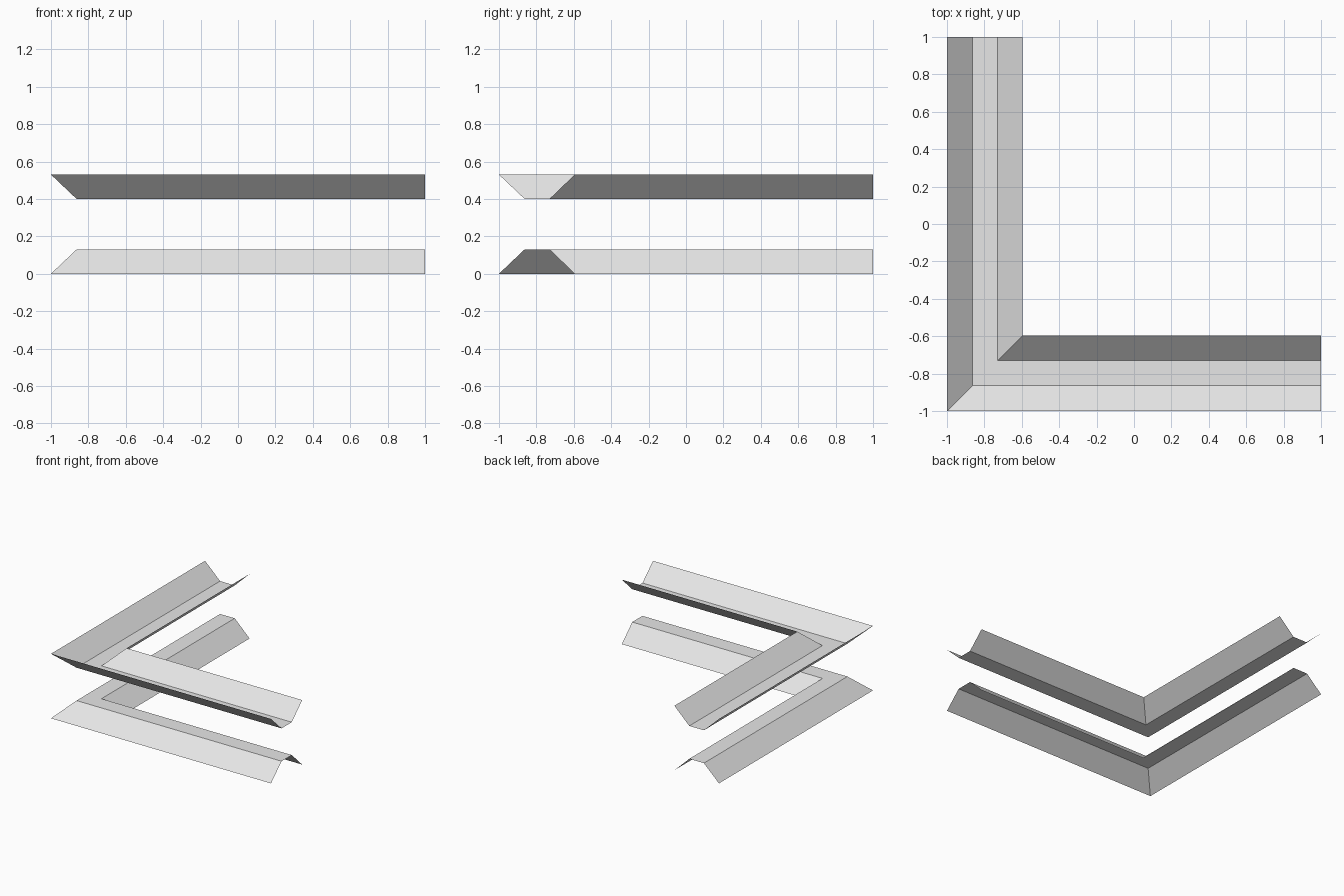
import bpy
import bmesh

cube = bpy.data.objects.get("Cube")
if cube:
    bpy.data.objects.remove(cube, do_unlink=True)

# One plain grey for both channels
grey = bpy.data.materials.new("light_grey")
grey.use_nodes = True
colour = (0.8, 0.8, 0.8, 1.0)
grey.diffuse_color = colour
grey.node_tree.nodes["Principled BSDF"].inputs["Base Color"].default_value = colour

# Cross-section of the folded sheet: distance in from the outer edge, rise
PROFILE = [(0.0, 0.0), (0.137, 0.13), (0.27, 0.13), (0.405, 0.0)]
HEIGHT = 0.53


def folded_corner(name, inverted):
    """Sweep the open profile along an L with a mitred corner."""
    bm = bmesh.new()
    rows = []
    for inset, rise in PROFILE:
        edge = inset - 1.0
        z = HEIGHT - rise if inverted else rise
        path = [(edge, 1.0), (edge, edge), (1.0, edge)]
        rows.append([bm.verts.new((x, y, z)) for x, y in path])
    for outer, inner in zip(rows, rows[1:]):
        for i in range(2):
            quad = [outer[i], outer[i + 1], inner[i + 1], inner[i]]
            bm.faces.new(quad[::-1] if inverted else quad)
    mesh = bpy.data.meshes.new(name)
    bm.to_mesh(mesh)
    bm.free()
    mesh.materials.append(grey)
    obj = bpy.data.objects.new(name, mesh)
    bpy.context.collection.objects.link(obj)
    return obj


# Ridge below, trough above
folded_corner("lower_corner_ridge", False)
folded_corner("upper_corner_trough", True)
